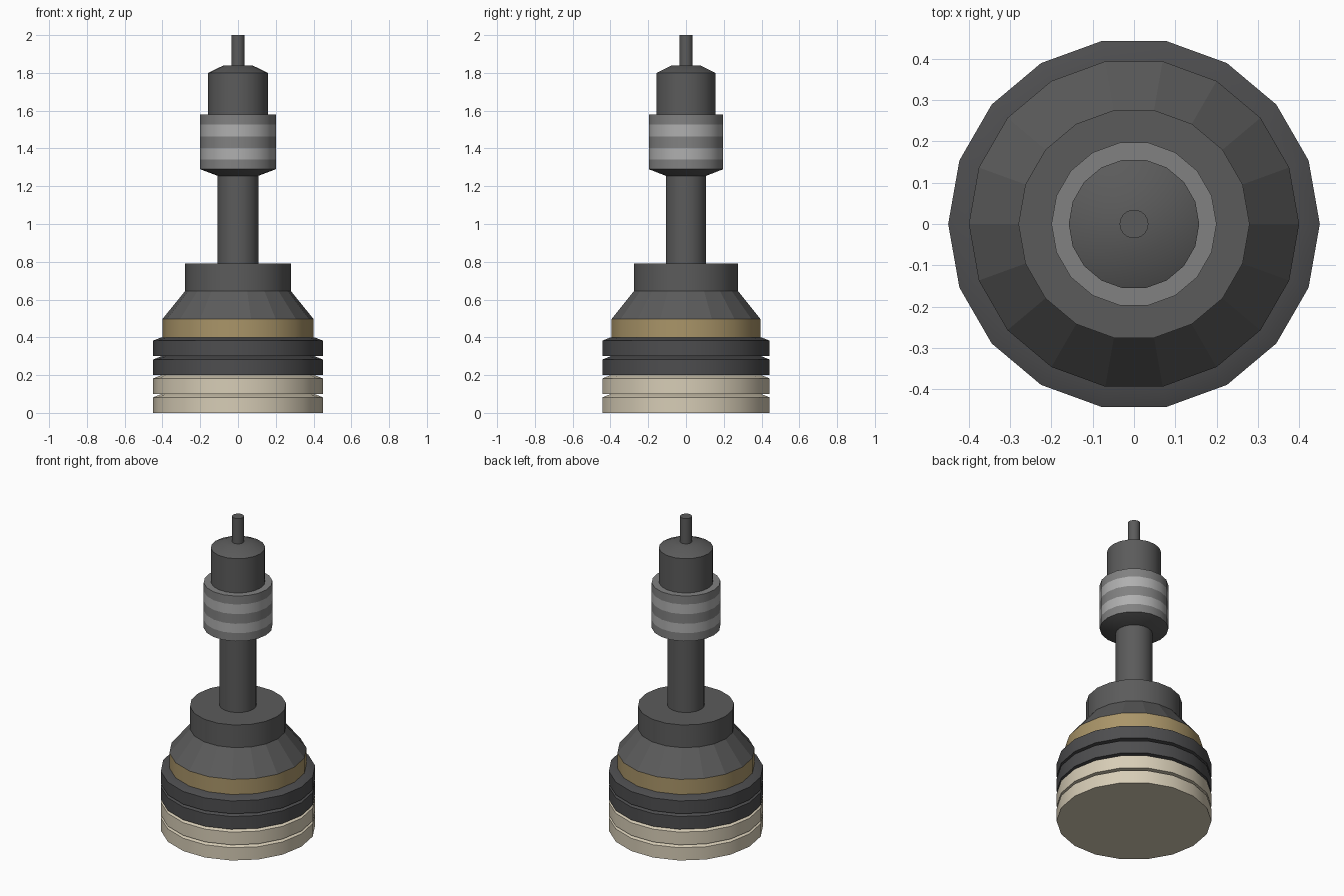
import bpy, bmesh, math

if "Cube" in bpy.data.objects:
    bpy.data.objects.remove(bpy.data.objects["Cube"])

SIDES = 18


def material(name, rgb):
    m = bpy.data.materials.new(name)
    m.diffuse_color = (*rgb, 1.0)
    m.use_nodes = True
    m.node_tree.nodes["Principled BSDF"].inputs["Base Color"].default_value = m.diffuse_color
    return m


cream = material("cream", (0.68, 0.61, 0.47))
brass = material("brass", (0.40, 0.30, 0.14))
charcoal = material("charcoal", (0.075, 0.075, 0.078))
dark_grey = material("dark_grey", (0.105, 0.105, 0.105))
mid_grey = material("mid_grey", (0.22, 0.22, 0.22))
light_grey = material("light_grey", (0.43, 0.43, 0.43))


def lathe(name, profile, mats, pick=None, smooth=True):
    """Closed solid of revolution from (radius, z) points, bottom to top."""
    bm = bmesh.new()
    rings = []
    for r, z in profile:
        rings.append([bm.verts.new((r * math.cos(2 * math.pi * i / SIDES),
                                    r * math.sin(2 * math.pi * i / SIDES), z))
                      for i in range(SIDES)])
    bm.faces.new(rings[0][::-1])
    bm.faces.new(rings[-1])
    for a, b in zip(rings, rings[1:]):
        for i in range(SIDES):
            j = (i + 1) % SIDES
            bm.faces.new((a[i], a[j], b[j], b[i]))
    bm.normal_update()
    if pick:
        for f in bm.faces:
            f.material_index = pick(f.calc_center_median().z)
    me = bpy.data.meshes.new(name)
    bm.to_mesh(me)
    bm.free()
    for m in mats:
        me.materials.append(m)
    ob = bpy.data.objects.new(name, me)
    bpy.context.collection.objects.link(ob)
    if smooth:
        bpy.ops.object.select_all(action='DESELECT')
        ob.select_set(True)
        bpy.context.view_layer.objects.active = ob
        bpy.ops.object.shade_smooth_by_angle(angle=math.radians(30))
    return ob


# Four stacked base discs with chamfered tops
for i, mat in enumerate((cream, cream, charcoal, charcoal)):
    z = 0.1 * i
    lathe(f"base_disc_{i + 1}",
          [(0.45, z), (0.45, z + 0.082), (0.405, z + 0.1)], [mat])

# Brass band, tapered shoulder and collar
lathe("brass_band", [(0.40, 0.40), (0.40, 0.497)], [brass])
lathe("shoulder", [(0.40, 0.497), (0.28, 0.645)], [dark_grey], smooth=False)
lathe("collar", [(0.28, 0.645), (0.28, 0.79)], [dark_grey])

# Stem with flared support under the grip
lathe("stem", [(0.108, 0.79), (0.108, 1.255)], [dark_grey])
lathe("grip_flare", [(0.108, 1.255), (0.20, 1.29)], [dark_grey])

# Striped grip: two light bands between mid-grey ones
lathe("striped_grip",
      [(0.20, z) for z in (1.29, 1.342, 1.402, 1.464, 1.526, 1.58)],
      [mid_grey, light_grey],
      lambda z: int(1.342 < z < 1.402 or 1.464 < z < 1.526))

# Head with chamfered top, and tip pin
lathe("head", [(0.158, 1.58), (0.158, 1.80), (0.08, 1.838)], [dark_grey])
lathe("tip_pin", [(0.035, 1.838), (0.035, 2.0)], [dark_grey])
